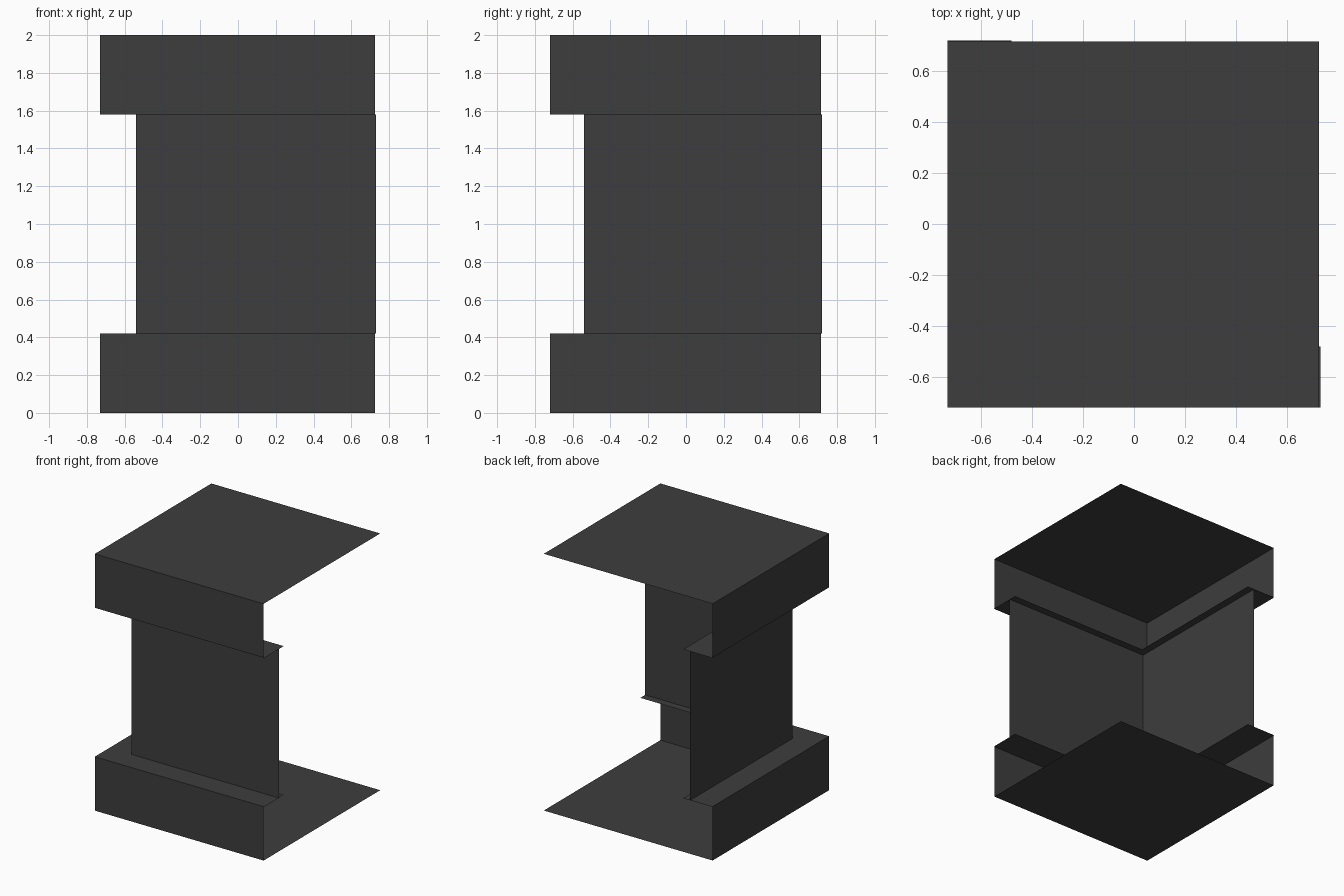
import bpy
import bmesh

if "Cube" in bpy.data.objects:
    bpy.data.objects.remove(bpy.data.objects["Cube"], do_unlink=True)

grey = bpy.data.materials.new("dark_grey")
grey.use_nodes = True
colour = (0.047, 0.047, 0.047, 1)
grey.diffuse_color = colour
bsdf = next(n for n in grey.node_tree.nodes if n.type == "BSDF_PRINCIPLED")
bsdf.inputs["Base Color"].default_value = colour
bsdf.inputs["Roughness"].default_value = 0.9

# Plan: overhanging corner, recessed corner, inner ledge edge, open ends
OUT_X, OUT_Y = -0.73, -0.72
WALL = -0.54
LIP = -0.48
CAP_X, CAP_Y = 0.725, 0.715
END_X, END_Y = 0.73, 0.72
LOW, HIGH, TOP = 0.42, 1.58, 2.0


def finish(name, bm):
    mesh = bpy.data.meshes.new(name)
    bm.to_mesh(mesh)
    bm.free()
    mesh.materials.append(grey)
    obj = bpy.data.objects.new(name, mesh)
    bpy.context.collection.objects.link(obj)


def sheet(name, outline, z, up):
    """Flat horizontal sheet with a counter-clockwise outline."""
    bm = bmesh.new()
    points = outline if up else outline[::-1]
    bm.faces.new([bm.verts.new((x, y, z)) for x, y in points])
    finish(name, bm)


def corner_wall(name, x, y, end_x, end_y, z0, z1):
    """Two joined upright sheets along the -x and -y sides."""
    bm = bmesh.new()
    path = [(x, end_y), (x, y), (end_x, y)]
    low = [bm.verts.new((px, py, z0)) for px, py in path]
    high = [bm.verts.new((px, py, z1)) for px, py in path]
    for i in range(2):
        bm.faces.new((low[i], low[i + 1], high[i + 1], high[i]))
    finish(name, bm)


square = [(OUT_X, OUT_Y), (CAP_X, OUT_Y), (CAP_X, CAP_Y), (OUT_X, CAP_Y)]
ell = [(OUT_X, OUT_Y), (END_X, OUT_Y), (END_X, LIP),
       (LIP, LIP), (LIP, END_Y), (OUT_X, END_Y)]

# Base and cap, each a plate, a corner wall and a ledge
for part, plate_z, ledge_z, is_cap in (("base", 0, LOW, False),
                                       ("cap", TOP, HIGH, True)):
    sheet(part + "_plate", square, plate_z, is_cap)
    sheet(part + "_ledge", ell, ledge_z, not is_cap)
    corner_wall(part + "_wall", OUT_X, OUT_Y, CAP_X, CAP_Y,
                min(plate_z, ledge_z), max(plate_z, ledge_z))

# Recessed shaft between the two ledges
corner_wall("shaft_wall", WALL, WALL, END_X, END_Y, LOW, HIGH)
